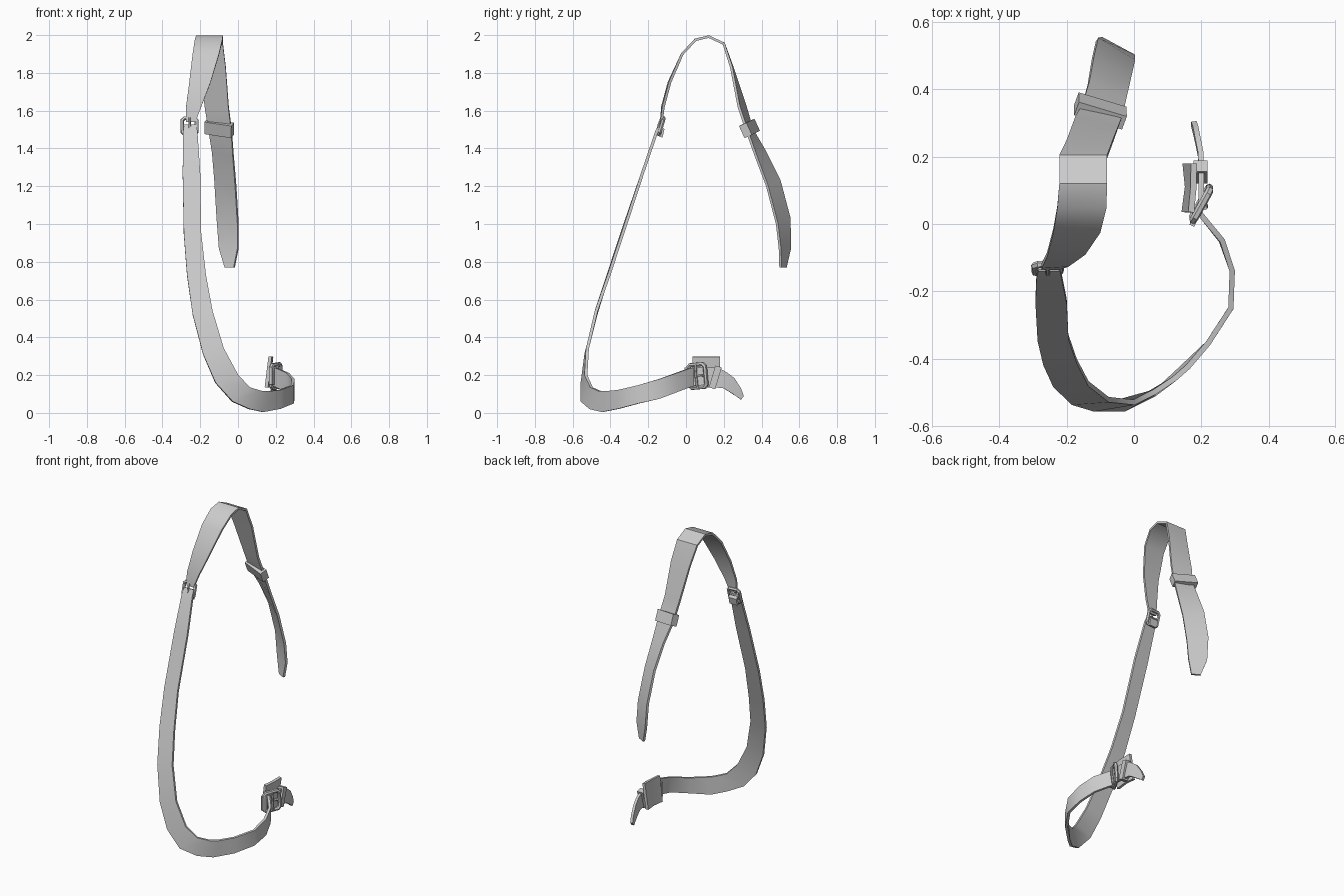
import bpy, bmesh, math
from mathutils import Vector, Matrix


def finish(ob):
    """Apply modifiers / curves and smooth the soft bends."""
    bpy.ops.object.select_all(action='DESELECT')
    ob.select_set(True)
    bpy.context.view_layer.objects.active = ob
    bpy.ops.object.convert(target='MESH')
    bpy.ops.object.shade_smooth_by_angle(angle=math.radians(35))


def link(name, data):
    ob = bpy.data.objects.new(name, data)
    bpy.context.collection.objects.link(ob)
    return ob


def strap(name, rows, thick):
    """Ribbon through cross-lines; each row holds both edge points."""
    bm = bmesh.new()
    pairs = [(bm.verts.new(r[:3]), bm.verts.new(r[3:])) for r in rows]
    for (a, b), (c, d) in zip(pairs, pairs[1:]):
        bm.faces.new((a, b, d, c))
    me = bpy.data.meshes.new(name)
    bm.to_mesh(me)
    bm.free()
    ob = link(name, me)
    mod = ob.modifiers.new("thickness", 'SOLIDIFY')
    mod.thickness, mod.offset = thick, 0
    finish(ob)


def axes(u, v):
    u = Vector(u).normalized()
    n = u.cross(Vector(v)).normalized()
    return u, n.cross(u), n


def box(name, c, u, v, size):
    """Block oriented along u (width), v (height) and their normal."""
    m = Matrix([a * s for a, s in zip(axes(u, v), size)]).transposed().to_4x4()
    bm = bmesh.new()
    bmesh.ops.create_cube(bm, size=1, matrix=Matrix.Translation(c) @ m)
    me = bpy.data.meshes.new(name)
    bm.to_mesh(me)
    bm.free()
    link(name, me)


def buckle(name, c, u, v, w, h, r):
    """Chamfered wire frame with a raised prong and a centre bar."""
    u, v, n = axes(u, v)
    c = Vector(c)
    a, b, k = w / 2 - r, h / 2 - r, 0.012
    frame = [(a, b - k), (a - k, b), (k - a, b), (-a, b - k),
             (-a, k - b), (k - a, -b), (a - k, -b), (a, k - b)]
    for part, pts, closed, rad in (
            ("frame", [(x, y, 0) for x, y in frame], True, r),
            ("bar", [(-a, 0, 0), (a, 0, 0)], False, r * 0.6),
            ("prong", [(0, -b, r), (0, 0, r * 1.3), (0, b, r)], False, r * 0.6)):
        cu = bpy.data.curves.new(name + "_" + part, 'CURVE')
        cu.dimensions = '3D'
        cu.bevel_depth, cu.bevel_resolution, cu.use_fill_caps = rad, 1, True
        sp = cu.splines.new('POLY')
        sp.points.add(len(pts) - 1)
        for p, (x, y, z) in zip(sp.points, pts):
            p.co = (*(c + u * x + v * y + n * z), 1)
        sp.use_cyclic_u = closed
        finish(link(name + "_" + part, cu))


# shoulder strap: from the front buckle, over the top, down to the back tip
strap("shoulder_strap", [
    (-.275, -.13, 1.54, -.225, -.13, 1.54),
    (-.275, -.125, 1.62, -.195, -.12, 1.62),
    (-.258, -.09, 1.75, -.145, -.085, 1.75),
    (-.24, -.02, 1.90, -.10, -.02, 1.90),
    (-.228, .05, 1.975, -.082, .05, 1.975),
    (-.222, .12, 1.992, -.08, .12, 1.992),
    (-.222, .2, 1.955, -.08, .2, 1.955),
    (-.2, .245, 1.83, -.065, .24, 1.83),
    (-.175, .315, 1.62, -.05, .28, 1.62),
    (-.155, .35, 1.5, -.035, .32, 1.5),
    (-.135, .42, 1.38, -.025, .37, 1.36),
    (-.122, .495, 1.23, -.012, .43, 1.2),
    (-.11, .548, 1.03, 0, .482, 1.0),
    (-.098, .55, .87, 0, .497, .87),
    (-.068, .527, .77, -.02, .5, .77)], .014)

# long strap: folded over the front buckle, sweeping down and round the hip
strap("hip_strap", [
    (-.28, -.132, 1.46, -.225, -.132, 1.46),
    (-.28, -.122, 1.50, -.225, -.122, 1.50),
    (-.285, -.138, 1.52, -.22, -.138, 1.52),
    (-.29, -.155, 1.49, -.215, -.155, 1.49),
    (-.293, -.23, 1.27, -.2, -.23, 1.27),
    (-.287, -.34, .95, -.195, -.335, .95),
    (-.27, -.412, .73, -.17, -.408, .73),
    (-.24, -.477, .52, -.135, -.475, .54),
    (-.185, -.53, .31, -.075, -.522, .34),
    (-.12, -.55, .16, 0, -.53, .2),
    (-.03, -.55, .06, .06, -.50, .135),
    (.06, -.505, .02, .12, -.46, .117),
    (.13, -.44, .005, .16, -.425, .115),
    (.22, -.355, .022, .22, -.355, .122),
    (.288, -.25, .05, .288, -.25, .147),
    (.292, -.14, .075, .292, -.14, .18),
    (.26, -.05, .11, .263, -.05, .212),
    (.205, .02, .137, .205, .02, .237),
    (.185, .045, .142, .185, .045, .24)], .016)

# free end threaded through the hip buckle
strap("hip_strap_end", [
    (.172, -.005, .15, .172, -.005, .24),
    (.2, .06, .145, .2, .06, .24),
    (.2, .155, .135, .2, .17, .24),
    (.198, .2, .13, .198, .215, .215),
    (.19, .24, .105, .19, .255, .185),
    (.183, .27, .085, .183, .29, .13),
    (.178, .29, .07, .178, .305, .09)], .016)

# backing patch behind the hip buckle
strap("hip_patch", [
    (.15, .035, .135, .17, .035, .298),
    (.16, .11, .135, .177, .11, .298),
    (.153, .18, .135, .178, .18, .298)], .018)

# hardware: two buckles and two keeper loops
buckle("front_buckle", (-.257, -.132, 1.518), (1, .05, 0), (0, .3, 1), .098, .11, .011)
buckle("hip_buckle", (.2, .06, .195), (.5, .9, .08), (0, -.1, 1), .125, .145, .012)
box("back_keeper", (-.1, .336, 1.506), (1, -.3, -.15), (0, -.45, 1), (.15, .07, .045))
box("hip_keeper", (.198, .155, .188), (0, .3, 1), (0, 1, -.3), (.12, .035, .042))
